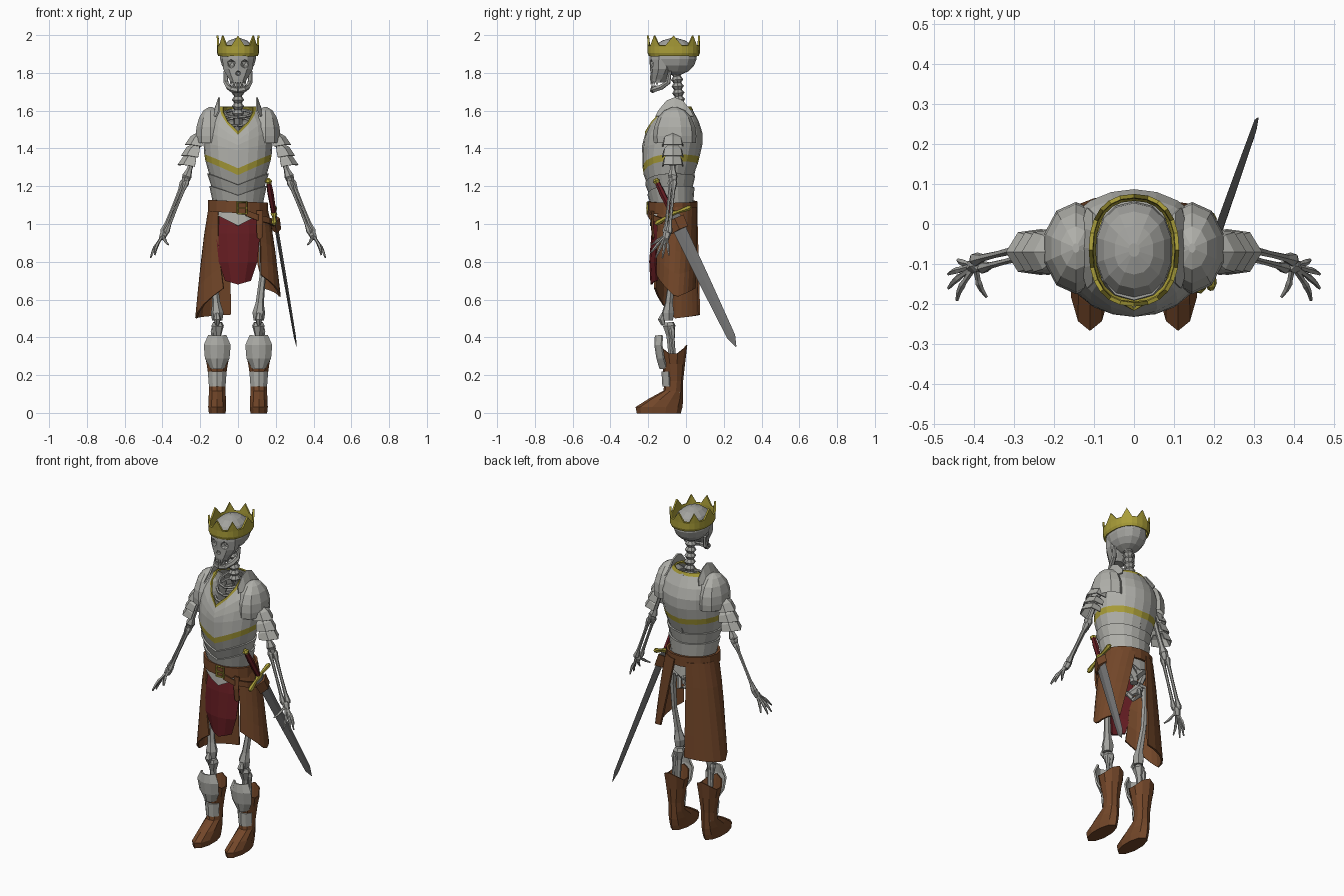
import bpy, bmesh, math
from mathutils import Vector as V

if "Cube" in bpy.data.objects:
    bpy.data.objects.remove(bpy.data.objects["Cube"])

def material(name, r, g, b):
    m = bpy.data.materials.new(name)
    m.diffuse_color = (r, g, b, 1)
    m.use_nodes = True
    m.node_tree.nodes["Principled BSDF"].inputs["Base Color"].default_value = m.diffuse_color
    return m

ARMOR = material("plate grey", .43, .43, .40)
BONE = material("bone grey", .36, .36, .34)
GOLD = material("gold", .40, .34, .04)
LEATHER = material("brown leather", .17, .062, .022)
RED = material("dark red cloth", .13, .012, .016)
STEEL = material("dark steel", .17, .17, .17)

def build(name, verts, faces, mats, idx=None, mirror=False, solid=0):
    me = bpy.data.meshes.new(name)
    me.from_pydata([tuple(v) for v in verts], [], faces)
    for m in mats:
        me.materials.append(m)
    if idx:
        me.polygons.foreach_set("material_index", idx)
    bm = bmesh.new()
    bm.from_mesh(me)
    bmesh.ops.recalc_face_normals(bm, faces=bm.faces)
    bm.to_mesh(me)
    bm.free()
    ob = bpy.data.objects.new(name, me)
    bpy.context.collection.objects.link(ob)
    if mirror:
        ob.modifiers.new("mirror", 'MIRROR').use_mirror_merge = False
    if solid:
        s = ob.modifiers.new("solid", 'SOLIDIFY')
        s.thickness, s.offset = solid, 0
    return ob

def skin(name, rows, *mats, closed=True, caps="", rule=None, **kw):
    """Quad skin over rows of points; caps may hold 'a' (first) and 'b' (last)."""
    n = len(rows[0])
    faces, idx = [], []
    for r in range(len(rows) - 1):
        for i in range(n if closed else n - 1):
            j = (i + 1) % n
            faces.append((r*n + i, r*n + j, r*n + n + j, r*n + n + i))
            idx.append(rule(r) if rule else 0)
    for key, base in (("a", 0), ("b", (len(rows) - 1) * n)):
        if key in caps:
            faces.append(tuple(range(base, base + n)))
            idx.append(0)
    return build(name, [p for r in rows for p in r], faces, mats, idx, **kw)

def ring(z, rx, y0, y1, cx=0, n=10, p=1):
    out = []
    for i in range(n):
        s, c = math.sin(math.tau*i/n), math.cos(math.tau*i/n)
        s, c = (math.copysign(abs(k)**p, k) for k in (s, c))
        out.append(V((cx + rx*s, (y0+y1)/2 - (y1-y0)/2*c, z)))
    return out

def tube(name, pts, radii, mat, n=6, **kw):
    pts = [V(p) for p in pts]
    if not isinstance(radii, (list, tuple)):
        radii = [radii] * len(pts)
    rows, u = [], None
    for i, p in enumerate(pts):
        t = (pts[min(i+1, len(pts)-1)] - pts[max(i-1, 0)]).normalized()
        u = t.orthogonal() if u is None else u - t*u.dot(t)
        u.normalize()
        w = t.cross(u)
        rows.append([p + (u*math.cos(math.tau*k/n) + w*math.sin(math.tau*k/n))*radii[i] for k in range(n)])
    return skin(name, rows, mat, caps="ab", **kw)

def bone(name, a, b, r, **kw):
    a, b = V(a), V(b)
    prof = ((0, 1.4), (.05, 1.9), (.18, 1.1), (.5, .9), (.82, 1.1), (.95, 1.9), (1, 1.4))
    return tube(name, [a.lerp(b, t) for t, _ in prof], [r*k for _, k in prof], BONE, mirror=True, **kw)

def plate(name, rows, bow, mat, cx=0, drop=0, solid=.01, **kw):
    """Curved plate from rows of (z, half width, y)."""
    us = (-1, -.5, 0, .5, 1)
    pts = [[V((cx + u*w, y + bow*u*u, z - drop*(1-abs(u))*(z == rows[-1][0]))) for u in us] for z, w, y in rows]
    return skin(name, pts, mat, closed=False, solid=solid, **kw)

def table(tab, t):
    for a, b in zip(tab, tab[1:]):
        if t <= b[0]:
            f = max(0, (t - a[0]) / (b[0] - a[0]))
            return [x + (y-x)*f for x, y in zip(a[1:], b[1:])]
    return list(tab[-1][1:])

# Breastplate: stepped lower lames, gold chevron band, V neck with gold trim
PROFILE = [(1.08, .125, -.18, .035), (1.15, .13, -.19, .03), (1.25, .148, -.212, .035),
           (1.35, .165, -.228, .06), (1.42, .178, -.228, .083), (1.5, .183, -.205, .083),
           (1.55, .165, -.175, .06), (1.59, .13, -.15, .04), (1.62, .09, -.12, .02)]
N = 20
ROWS = [(1.10, 0, 0), (1.2, .05, .01), (1.2, .05, 0), (1.265, .06, .01), (1.265, .06, 0),
        (1.335, .075, .006), (1.37, .075, .006), (1.43, .04, 0)]
def body(a, z, off):
    rx, y0, y1 = table(PROFILE, z)
    return V(((rx+off)*math.sin(a), (y0+y1)/2 - ((y1-y0)/2+off)*math.cos(a), z))
def chevron(a):
    return (1 - abs(math.sin(a))) * (1 if math.cos(a) > 0 else .2)
angles = [math.tau*i/N for i in range(N)]
rows = [[body(a, z - d*chevron(a), o) for a in angles] for z, d, o in ROWS]
def neck(a):
    return 1.62 - (.13*max(0, 1-abs(math.sin(a))/.75) if math.cos(a) > 0 else 0)
for f in (.33, .66, 1):
    rows.append([body(a, (1.43-.04*chevron(a))*(1-f) + (neck(a)-.018)*f, 0) for a in angles])
rows.append([body(a, neck(a), .005) for a in angles])
skin("breastplate", rows, ARMOR, GOLD, rule=lambda r: int(r in (5, len(rows)-2)), solid=.008)

# Waist guard with a point at front and back
skin("waist_guard", [ring(1.1, .135, -.18, .04, n=N),
     [p - V((0, 0, .075*(1-abs(math.sin(a))))) for p, a in zip(ring(1.065, .145, -.188, .05, n=N), angles)]],
     ARMOR, solid=.006)

# Shoulder domes, raised neck flanges and pointed arm lames
dome = []
for th in (6, 28, 50, 72, 90, 104):
    s, c = math.sin(math.radians(th)), math.cos(math.radians(th))
    dome.append(ring(1.465 + .155*c, .083*s, -.06-.115*s, -.06+.115*s, cx=.145))
skin("shoulder_dome", dome, ARMOR, caps="a", mirror=True)
us = [-1, -.5, 0, .5, 1]
skin("shoulder_flange", [[V((.135 - .02*u*u, -.06+.1*u, 1.57)) for u in us],
     [V((.1, -.06+.085*u, 1.60 + .07*(1-u*u))) for u in us]], ARMOR, closed=False, mirror=True, solid=.008)
SH, EL, WR = V((.18, -.07, 1.5)), V((.275, -.07, 1.24)), V((.392, -.1, .95))
down = (EL - SH).normalized()
out = V((-down.z, 0, down.x))
for k, t in enumerate((.12, .34, .53)):
    base = SH.lerp(EL, t)
    rws = []
    for rad, length, tip in ((.03, 0, 0), (.05, .02, .005), (.058, .055, .022)):
        rws.append([base + down*(length + tip*(1-abs(u))) + out*(rad+tip*.3)*math.cos(u*1.9)
                    + V((0, rad*math.sin(u*1.9), 0)) for u in us])
    skin("arm_lame_%d" % k, rws, ARMOR, closed=False, mirror=True, solid=.006)

# Arm and hand bones
bone("upper_arm", SH, EL, .014)
tube("elbow", [EL + V((-.005, .01, .025)), EL, EL + V((.008, 0, -.03))], [.015, .024, .015], BONE, mirror=True)
bone("forearm_outer", EL + V((.012, .008, -.01)), WR + V((.008, .01, 0)), .0095)
bone("forearm_inner", EL + V((-.006, -.01, -.01)), WR + V((-.01, -.01, 0)), .0085)
tube("wrist", [WR + V((-.004, 0, .012)), WR, WR + V((.012, -.008, -.03))], [.016, .021, .017], BONE, mirror=True)
TIPS = [(.44, -.09, .835), (.463, -.125, .82), (.463, -.16, .822), (.442, -.19, .845), (.368, -.182, .89)]
for k, tip in enumerate(TIPS):
    a, b = WR + V((.004, -.004, -.008)), V(tip)
    tube("finger_%d" % k, [a, a.lerp(b, .45) + V((.006, 0, .002)), a.lerp(b, .55) + V((.007, 0, .002)),
         a.lerp(b, .75) + V((.006, 0, 0)), b], [.008, .007, .009, .007, .004], BONE, n=5, mirror=True)

# Skull with cut sockets and nose
cran = []
for th in (8, 30, 52, 74, 96, 118, 140, 165):
    s, c = math.sin(math.radians(th)), math.cos(math.radians(th))
    cran.append(ring(1.885 + .1*c, .098*s, -.065-.122*s, -.065+.122*s, n=14, p=.9))
skull = skin("cranium", cran, BONE, caps="ab")
face = skin("face", [ring(1.91, .08, -.19, -.05), ring(1.87, .086, -.194, -.05), ring(1.82, .082, -.19, -.06),
            ring(1.79, .065, -.19, -.08), ring(1.765, .048, -.19, -.1), ring(1.75, .042, -.188, -.11)], BONE, caps="ab")
bm = bmesh.new()
for x, z, r in ((-.037, 1.848, .025), (.037, 1.848, .025), (0, 1.798, .015)):
    d = bmesh.ops.create_icosphere(bm, subdivisions=1, radius=r)
    bmesh.ops.translate(bm, verts=d["verts"], vec=(x, -.185, z))
me = bpy.data.meshes.new("socket_cutter")
bm.to_mesh(me)
bm.free()
me.materials.append(BONE)
cutter = bpy.data.objects.new("socket_cutter", me)
bpy.context.collection.objects.link(cutter)
cutter.hide_render = True
cutter.hide_set(True)
for ob in (skull, face):
    m = ob.modifiers.new("sockets", 'BOOLEAN')
    m.object, m.operation = cutter, 'DIFFERENCE'
tube("jaw", [(.068, -.085, 1.81), (.064, -.095, 1.75), (.05, -.13, 1.725), (.03, -.17, 1.712), (0, -.176, 1.708)],
     [.009, .014, .015, .016, .016], BONE, mirror=True)
for k in range(4):
    a = .18 + .36*k
    x, y = .038*math.sin(a), -.14 - .045*math.cos(a)
    tube("upper_tooth_%d" % k, [(x, y, 1.755), (x, y, 1.738)], .007, BONE, n=4, mirror=True)
    tube("lower_tooth_%d" % k, [(x, y+.003, 1.715), (x, y+.003, 1.732)], .007, BONE, n=4, mirror=True)

# Crown
crown = [ring(1.89, .1, -.192, .062, n=24, p=.85), ring(1.905, .106, -.198, .068, n=24, p=.85),
         ring(1.94, .106, -.198, .068, n=24, p=.85)]
crown.append([p + V((0, 0, (.052, 0, 0)[i % 3])) for i, p in enumerate(ring(1.946, .108, -.201, .07, n=24, p=.85))])
skin("crown", crown, GOLD, solid=.01)

# Spine, ribs and pelvis
tube("neck_bones", [(0, -.03-.02*i/13, 1.57+.23*i/13) for i in range(14)],
     [.033 if i % 2 else .02 for i in range(14)], BONE, n=8)
tube("spine", [(0, .0, .93), (0, -.02, 1.1), (0, .03, 1.3), (0, .02, 1.48), (0, -.03, 1.58)], .024, BONE)
for k in range(6):
    w = .07 + .014*k
    pts = ring(1.585 - .045*k, w, -.13-.008*k, .03, n=12)
    for i, p in enumerate(pts):
        p.z -= .02*math.cos(math.tau*i/12)
    tube("rib_%d" % k, pts + pts[:1], .008, BONE, n=5)
tube("hip_bone", [(0, 0, .97), (.06, .01, 1.03), (.11, -.03, 1.05), (.11, -.08, 1.0), (.085, -.06, .95),
     (.05, -.1, .92), (0, -.11, .92)], [.03, .022, .016, .018, .03, .018, .014], BONE, mirror=True)
tube("seat_bone", [(.085, -.06, .95), (.06, -.02, .88), (.045, -.06, .87), (.04, -.1, .92)], .014, BONE, mirror=True)

# Leg bones
tube("thigh_bone", [(.08, -.06, .96), (.12, -.055, .96), (.13, -.06, .88), (.13, -.075, .72), (.115, -.09, .58),
     (.11, -.095, .53), (.11, -.095, .49)], [.022, .026, .019, .017, .022, .034, .028], BONE, mirror=True)
bone("shin_bone", (.108, -.09, .48), (.11, -.06, .09), .018)
bone("calf_bone", (.128, -.075, .45), (.13, -.045, .1), .009)
tube("kneecap", [(.11, -.12, .525), (.11, -.13, .495), (.11, -.12, .465)], [.01, .02, .01], BONE, mirror=True)

# Boots, knee plates and shin plates
boot = [ring(0, .044, -.258, -.03, cx=.11), ring(.03, .047, -.264, -.022, cx=.11), ring(.07, .046, -.2, -.018, cx=.11),
        ring(.115, .042, -.118, -.02, cx=.11), ring(.17, .042, -.108, -.018, cx=.11),
        ring(.26, .056, -.125, -.008, cx=.11), ring(.31, .068, -.14, .004, cx=.11)]
for i, p in enumerate(boot[-1]):
    p.z += .05*math.cos(math.tau*i/10)**2
skin("boot", boot, LEATHER, caps="a", mirror=True, solid=.006)
plate("knee_plate", [(.41, .045, -.16), (.36, .068, -.163), (.29, .062, -.152), (.235, .032, -.136)],
      .035, ARMOR, cx=.11, mirror=True)
plate("shin_plate", [(.22, .046, -.125), (.14, .04, -.12)], .035, ARMOR, cx=.11, mirror=True)

# Front cloth and split leather skirt, longer on one side
plate("front_cloth", [(1.07, .1, -.16), (.95, .115, -.178), (.8, .1, -.19), (.7, .066, -.183)], .03, RED, drop=.02)
def skirt(name, side, top, low, hem):
    rows = []
    for r in range(5):
        t, row = r/4, []
        for i in range(10):
            u = i/9
            a0, a1 = (p + (q-p)*t for p, q in zip(top, low))
            a = math.radians(a0 + (a1-a0)*u)
            z = 1.09 + (table(hem, u)[0] - 1.09)*t
            rx = .152 + .07*t**.8
            row.append(V((side*rx*math.sin(a), -.06 + .01*t - (.118+.004*t)*math.cos(a), z)))
        rows.append(row)
    skin(name, rows, LEATHER, closed=False, solid=.01)
skirt("short_skirt", 1, (42, 166), (33, 142), [(0, .73), (.5, .61), (1, .66)])
skirt("long_skirt", -1, (42, 166), (20, 170), [(0, .66), (.42, .5), (1, .52)])

# Belt, buckle, hanging strap and tail
belt = [ring(z, .153, -.193, .053, n=16) for z in (1.058, 1.09, 1.12)]
for r in belt:
    for p in r:
        p.z -= .05*p.x
skin("belt", belt, LEATHER, solid=.014)
sq = [(-.024, -.03), (.024, -.03), (.024, .03), (-.024, .03), (-.024, -.03)]
tube("buckle", [(.022+x, -.204, 1.085+z) for x, z in sq], .006, GOLD, n=4)
tube("buckle_pin", [(-.005, -.208, 1.085), (.05, -.208, 1.085)], .005, GOLD, n=4)
strap = [(.04, -.2, 1.06), (.1, -.185, 1.035), (.16, -.14, 1.02), (.2, -.06, 1.0)]
skin("sword_strap", [[V(p) + V((0, 0, h)) for p in strap] for h in (-.016, .016)], LEATHER, closed=False, solid=.01)
plate("belt_tail", [(1.07, .015, -.178), (1.0, .015, -.182), (.93, .013, -.175)], .004, LEATHER, cx=.115, drop=.012)

# Sword hung at the hip
P, AXIS = V((.16, -.16, 1.235)), V((.15, .425, -.885))
d = AXIS.normalized()
w = V((0, .9, .43))
w = (w - d*w.dot(d)).normalized()
n = d.cross(w)
def diamond(t, a, b):
    c = P + AXIS*t
    return [c + w*a, c + n*b, c - w*a, c - n*b]
skin("sword_blade", [diamond(.2, .037, .01), diamond(.6, .031, .009), diamond(.94, .023, .006), diamond(1, .002, .001)],
     STEEL, caps="ab")
tube("sword_grip", [P + AXIS*t for t in (.01, .08, .2)], [.013, .017, .014], RED)
tube("sword_pommel", [P + AXIS*t for t in (-.005, .008, .025)], [.01, .02, .012], GOLD)
g = P + AXIS*.205
tube("sword_guard", [g + w*k + d*abs(k)*.1 for k in (-.105, -.09, -.03, 0, .03, .09, .105)],
     [.008, .015, .009, .018, .009, .015, .008], GOLD)
skin("sword_holder", [diamond(.235, .052, .026), diamond(.3, .048, .024)], LEATHER, caps="ab")
